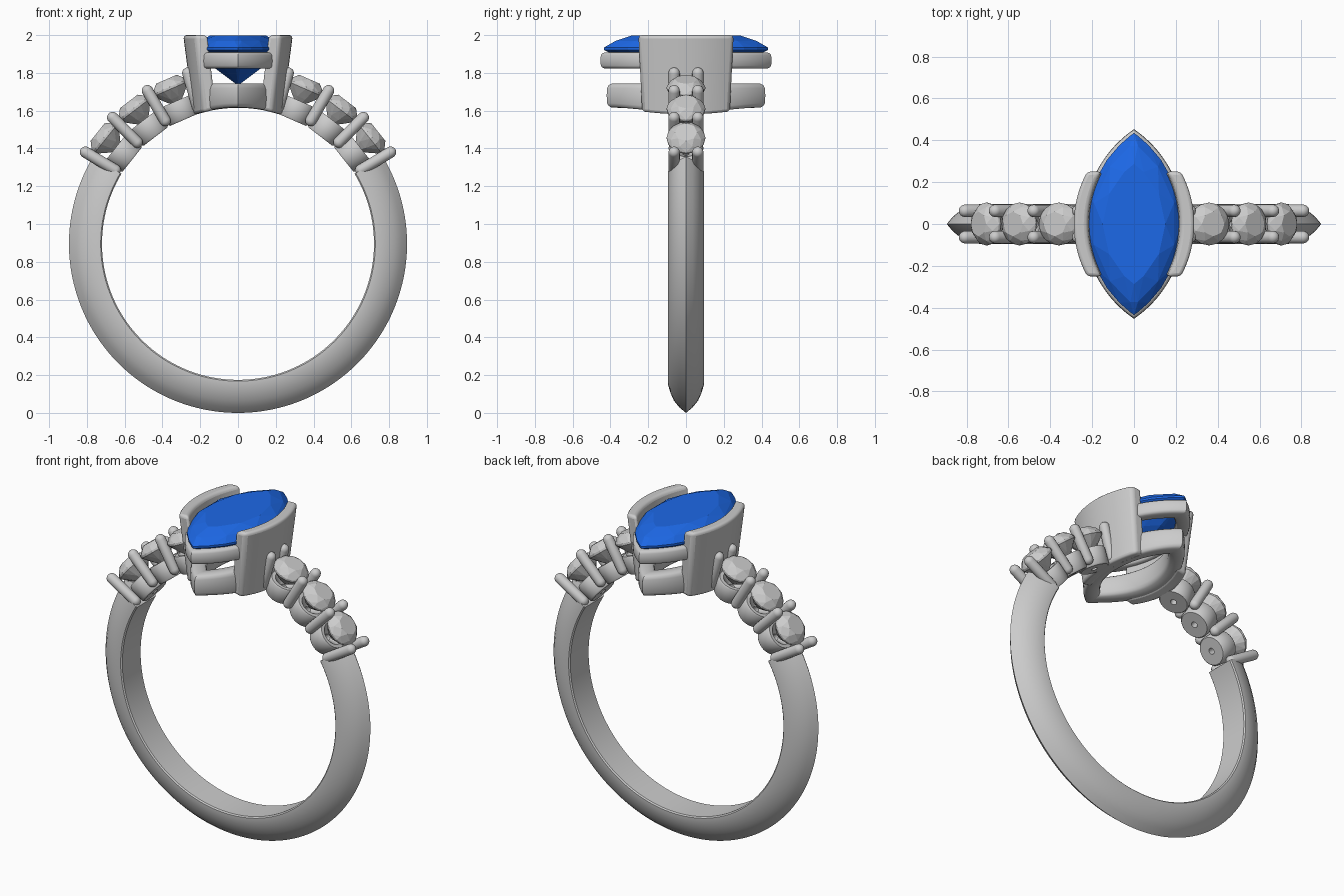
import bpy, bmesh
from math import sin, cos, pi, radians, sqrt, copysign
from mathutils import Matrix, Vector

if "Cube" in bpy.data.objects:
    bpy.data.objects.remove(bpy.data.objects["Cube"])

CZ, R_IN, R_OUT = 0.895, 0.72, 0.895      # finger hole centre height, band radii


def finish(name, bm, mat=None, smooth=True, bevel=0):
    bmesh.ops.remove_doubles(bm, verts=bm.verts, dist=1e-5)
    bmesh.ops.recalc_face_normals(bm, faces=bm.faces)
    me = bpy.data.meshes.new(name)
    bm.to_mesh(me)
    bm.free()
    ob = bpy.data.objects.new(name, me)
    bpy.context.collection.objects.link(ob)
    if mat:
        me.materials.append(mat)
    if bevel:
        b = ob.modifiers.new("bevel", 'BEVEL')
        b.width, b.segments, b.limit_method = bevel, 3, 'ANGLE'
        b.angle_limit = radians(40)
    if smooth:
        bpy.ops.object.select_all(action='DESELECT')
        ob.select_set(True)
        bpy.context.view_layer.objects.active = ob
        bpy.ops.object.shade_smooth_by_angle(angle=radians(38))
    return ob


def loft(name, sections, closed=False, loop=True, matrix=None, bevel=0):
    """Skin a list of equal-length cross-sections."""
    bm = bmesh.new()
    rows = [[bm.verts.new(p) for p in s] for s in sections]
    n, m = len(rows), len(rows[0])
    for i in range(n if closed else n - 1):
        a, b = rows[i], rows[(i + 1) % n]
        for j in range(m if loop else m - 1):
            k = (j + 1) % m
            bm.faces.new((a[j], a[k], b[k], b[j]))
    if not closed:
        bm.faces.new(rows[0])
        bm.faces.new(rows[-1][::-1])
    if matrix:
        bm.transform(matrix)
    return finish(name, bm, bevel=bevel)


def lathe(name, profile, matrix, loop, n=24):
    secs = [[(r * cos(t), r * sin(t), z) for r, z in profile]
            for t in (2 * pi * i / n for i in range(n))]
    return loft(name, secs, True, loop, matrix)


def outline(t, a, b):
    """Pointed oval of half length a (y) and half width b (x); a circle if a == b."""
    y = a * sin(t)
    rad = (a * a + b * b) / (2 * b)
    x = sqrt(max(rad * rad - y * y, 0)) - (rad - b)
    return Vector((copysign(max(x, 0), cos(t)), y, 0))


def gem(name, a, b, crown, pavilion, table, n, matrix, mat=None):
    """Faceted stone from the hull of table, crown, girdle and pavilion rings."""
    rings = [(table, crown, n, 0), ((1 + table) / 2 + 0.06, crown * 0.58, n, 0.5),
             (1, 0.006, 2 * n, 0), (1, -0.006, 2 * n, 0), (0.58, -pavilion * 0.52, n, 0.5)]
    bm = bmesh.new()
    for s, z, k, off in rings:
        for i in range(k):
            bm.verts.new(outline(2 * pi * (i + off) / k, a, b) * s + Vector((0, 0, z)))
    bm.verts.new((0, 0, -pavilion))
    res = bmesh.ops.convex_hull(bm, input=bm.verts)
    junk = set(res['geom_interior']) | set(res['geom_unused'])
    bmesh.ops.delete(bm, geom=[g for g in junk if isinstance(g, bmesh.types.BMVert)],
                     context='VERTS')
    bmesh.ops.dissolve_limit(bm, angle_limit=radians(1), verts=bm.verts, edges=bm.edges)
    bm.transform(matrix)
    return finish(name, bm, mat, smooth=False)


def radial(deg, side):
    """Local z points outwards from the ring centre at this angle above horizontal."""
    return Matrix.Translation((0, 0, CZ)) @ Matrix.Rotation(side * radians(90 - deg), 4, 'Y')


def finger_z(x):
    return CZ + sqrt(R_IN ** 2 - x * x)


# Band: knife-edged section swept round the lower part of the ring
half = [(R_IN, 0.088), (0.727, 0.095), (0.75, 0.094), (0.79, 0.082), (0.83, 0.064),
        (0.865, 0.036), (R_OUT, 0)]
section = half + [(r, -y) for r, y in half[-2::-1]]
angles = [radians(31 - 242 * i / 120) for i in range(121)]
loft("band", [[(r * cos(t), y, CZ + r * sin(t)) for r, y in section] for t in angles])

# Shoulders: three round stones per side in cups, with shared prong pairs
cup = [(0.018, 0.716), (0.080, 0.716), (0.087, 0.724), (0.092, 0.815), (0.086, 0.824),
       (0.066, 0.824), (0.018, 0.775)]
r, lo, hi = 0.03, 0.728, 0.972
prong = [(r * sin(a), lo + r - r * cos(a)) for a in (pi / 2 * i / 5 for i in range(6))]
prong += [(r * cos(a), hi - r + r * sin(a)) for a in (pi / 2 * i / 5 for i in range(6))]
for side, label in ((-1, "left"), (1, "right")):
    for i in range(3):
        m = radial(38.5 + 14 * i, side)
        lathe(f"{label}_cup_{i + 1}", cup, m, True, 32)
        gem(f"{label}_side_stone_{i + 1}", 0.102, 0.102, 0.05, 0.11, 0.58, 8,
            m @ Matrix.Translation((0, 0, 0.9)))
    for i in range(4):
        for y in (-0.063, 0.063):
            m = radial(31 + 14.2 * i, side) @ Matrix.Translation((0, y, 0))
            lathe(f"{label}_prong_{i + 1}", prong, m, False, 16)


def rail(name, outer, inner, z_low, z_top):
    """Pointed-oval gallery rail with a soft rectangular section."""
    secs = []
    for i in range(64):
        t = 2 * pi * i / 64
        po, pi_ = outline(t, *outer), outline(t, *inner)
        sec = []
        for j in range(16):
            c, s = cos(2 * pi * j / 16), sin(2 * pi * j / 16)
            u = 0.5 + 0.5 * copysign(abs(c) ** 0.5, c)
            v = 0.5 + 0.5 * copysign(abs(s) ** 0.5, s)
            p = pi_.lerp(po, u)
            p.z = z_low(p.x) * (1 - v) + z_top * v
            sec.append(p)
        secs.append(sec)
    loft(name, secs, closed=True)


# Gallery rails under the centre stone
rail("upper_rail", (0.453, 0.24), (0.34, 0.17), lambda x: 1.822, 1.91)
rail("lower_rail", (0.42, 0.205), (0.29, 0.115), finger_z, 1.745)

# Two curved, outward-leaning walls holding the centre stone
for side, label in ((-1, "left"), (1, "right")):
    secs = []
    for i in range(17):
        s = -1 + i / 8
        yt, yb = 0.252 * s, 0.232 * s
        dt, db = (0.523 - sqrt(0.523 ** 2 - y * y) for y in (yt, yb))
        xi, xo = 0.165 - db, 0.235 - db
        secs.append([(side * xi, yb, finger_z(xi)), (side * xo, yb, finger_z(xo)),
                     (side * (0.29 - dt), yt, 2.0), (side * (0.222 - dt), yt, 2.0)])
    loft(f"{label}_setting_wall", secs, bevel=0.018)

# Centre stone
blue = bpy.data.materials.new("blue_stone")
blue.diffuse_color = (0.012, 0.14, 0.8, 1)
blue.use_nodes = True
blue.node_tree.nodes["Principled BSDF"].inputs["Base Color"].default_value = blue.diffuse_color
gem("centre_stone", 0.435, 0.227, 0.07, 0.195, 0.66, 12,
    Matrix.Translation((0, 0, 1.928)), blue)
